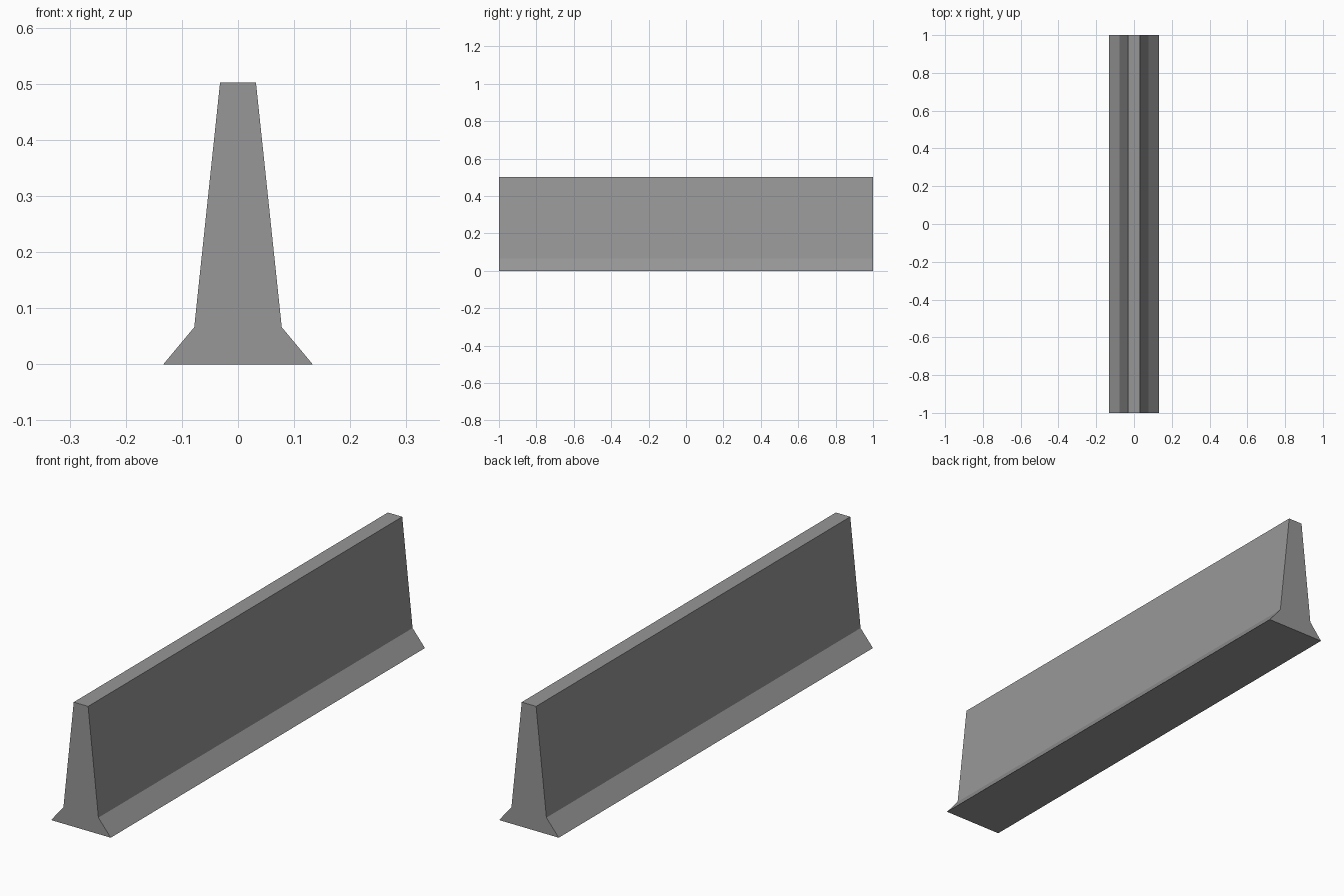
import bpy
import bmesh

if "Cube" in bpy.data.objects:
    bpy.data.objects.remove(bpy.data.objects["Cube"])

# Concrete colour
concrete = bpy.data.materials.new("concrete grey")
concrete.diffuse_color = (0.31, 0.31, 0.31, 1.0)
concrete.use_nodes = True
concrete.node_tree.nodes["Principled BSDF"].inputs["Base Color"].default_value = concrete.diffuse_color

# Half cross-section (x, z), mirrored into the full barrier profile
half = [(0.133, 0.0), (0.078, 0.066), (0.032, 0.502)]
profile = half + [(-x, z) for x, z in reversed(half)]

# Extrude the profile along y
bm = bmesh.new()
end = bm.faces.new([bm.verts.new((x, -1.0, z)) for x, z in profile])
ext = bmesh.ops.extrude_face_region(bm, geom=[end], use_keep_orig=True)
moved = [v for v in ext["geom"] if isinstance(v, bmesh.types.BMVert)]
bmesh.ops.translate(bm, verts=moved, vec=(0, 2.0, 0))
bmesh.ops.recalc_face_normals(bm, faces=bm.faces)

mesh = bpy.data.meshes.new("road_barrier")
bm.to_mesh(mesh)
bm.free()
mesh.materials.append(concrete)
barrier = bpy.data.objects.new("road_barrier", mesh)
bpy.context.collection.objects.link(barrier)
